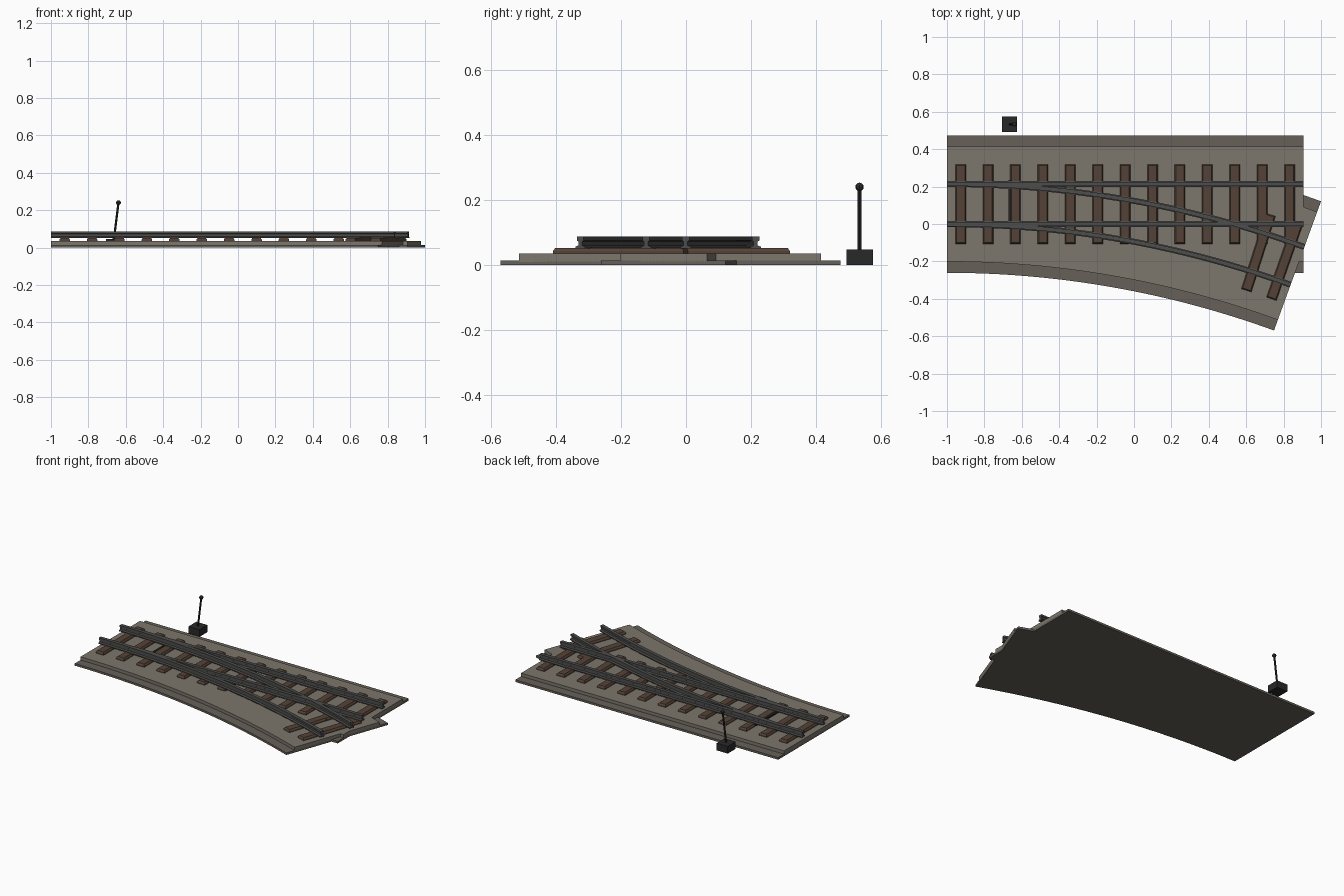
import bpy, bmesh
from math import sin, cos, radians
from mathutils import Vector, Matrix

if "Cube" in bpy.data.objects:
    bpy.data.objects.remove(bpy.data.objects["Cube"])

Y0, R, ANG = 0.1065, 5.48, radians(20)     # track centre line, branch radius and sweep
LENGTH, GAUGE, SLEEPERS = 1.905, 0.215, 13


def material(name, rgb):
    m = bpy.data.materials.new(name)
    m.diffuse_color = (*rgb, 1)
    m.use_nodes = True
    m.node_tree.nodes["Principled BSDF"].inputs["Base Color"].default_value = m.diffuse_color
    return m


STONE = material("ballast", (0.20, 0.18, 0.15))
EDGE = material("ballast_edge", (0.135, 0.118, 0.098))
WOOD = material("wood", (0.09, 0.055, 0.038))
STEEL = material("steel", (0.075, 0.075, 0.073))
IRON = material("dark_iron", (0.022, 0.022, 0.022))


def finish(bm, name, mat):
    bmesh.ops.recalc_face_normals(bm, faces=bm.faces)
    me = bpy.data.meshes.new(name)
    bm.to_mesh(me)
    bm.free()
    me.materials.append(mat)
    ob = bpy.data.objects.new(name, me)
    bpy.context.collection.objects.link(ob)
    return ob


def station(t, curved):
    """Frame on the track centre line at fraction t (x along, y across)."""
    if curved:
        a = ANG * t
        return Matrix.Translation((-1 + R * sin(a), Y0 - R * (1 - cos(a)), 0)) @ Matrix.Rotation(-a, 4, 'Z')
    return Matrix.Translation((-1 + LENGTH * t, Y0, 0))


def sweep(name, profile, curved, mat):
    """Run a closed (y, z) profile along the straight or the branch."""
    bm = bmesh.new()
    n = 32 if curved else 1
    rings = [[bm.verts.new(station(i / n, curved) @ Vector((0, y, z))) for y, z in profile]
             for i in range(n + 1)]
    k = len(profile)
    for a, b in zip(rings, rings[1:]):
        for j in range(k):
            bm.faces.new((a[j], a[(j + 1) % k], b[(j + 1) % k], b[j]))
    bm.faces.new(rings[0])
    bm.faces.new(rings[-1])
    return finish(bm, name, mat)


def rect(w, z0, z1):
    return [(-w, z0), (w, z0), (w, z1), (-w, z1)]


def box(name, lo, hi, mat, matrix=Matrix(), taper=0.0):
    """Box whose top is inset by taper."""
    bm = bmesh.new()
    bmesh.ops.create_cube(bm, size=1)
    for v in bm.verts:
        top = v.co.z > 0
        p = [lo[i] if v.co[i] < 0 else hi[i] for i in range(3)]
        if top:
            for i in (0, 1):
                p[i] += taper if v.co[i] < 0 else -taper
        v.co = p
    bm.transform(matrix)
    return finish(bm, name, mat)


# I-shaped rail section: foot, web, head
half = [(0.016, 0.050), (0.016, 0.056), (0.006, 0.060), (0.006, 0.072), (0.011, 0.075), (0.011, 0.087)]
rail = half + [(-y, z) for y, z in reversed(half)]

# Ballast beds and rails for both routes
for curved, route in ((False, "straight"), (True, "branch")):
    sweep(route + "_bed_lower", rect(0.3675, 0, 0.014), curved, EDGE)
    sweep(route + "_bed_upper", rect(0.3075, 0.010, 0.035), curved, STONE)
    for side, label in ((1, "left"), (-1, "right")):
        sweep(f"{route}_rail_{label}", [(y + side * GAUGE / 2, z) for y, z in rail], curved, STEEL)

# Sleepers: all along the straight, only the last two on the branch
for curved, route, first in ((False, "straight", 0), (True, "branch", SLEEPERS - 2)):
    for i in range(first, SLEEPERS):
        m = station((i + 0.5) / SLEEPERS, curved)
        box(f"{route}_sleeper_{i + 1}", (-0.028, -0.2125, 0.034), (0.028, 0.2125, 0.043), WOOD, m)
        box(f"{route}_sleeper_top_{i + 1}", (-0.028, -0.2125, 0.043), (0.028, 0.2125, 0.052), WOOD, m, 0.006)

# Tie bar between the switch rails
box("tie_bar", (-0.671, -0.005, 0.040), (-0.659, 0.235, 0.053), IRON)

# Switch lever: box, leaning rod and knob
box("lever_box", (-0.705, 0.493, 0), (-0.625, 0.575, 0.047), IRON)
base, tip = Vector((-0.664, 0.533, 0.040)), Vector((-0.639, 0.533, 0.240))
d = tip - base
bm = bmesh.new()
bmesh.ops.create_cone(bm, cap_ends=True, segments=8, radius1=0.006, radius2=0.006, depth=d.length,
                      matrix=Matrix.Translation((base + tip) / 2) @ d.to_track_quat('Z', 'Y').to_matrix().to_4x4())
finish(bm, "lever_rod", IRON)
bm = bmesh.new()
bmesh.ops.create_uvsphere(bm, u_segments=8, v_segments=6, radius=0.013, matrix=Matrix.Translation(tip))
finish(bm, "lever_knob", IRON)
